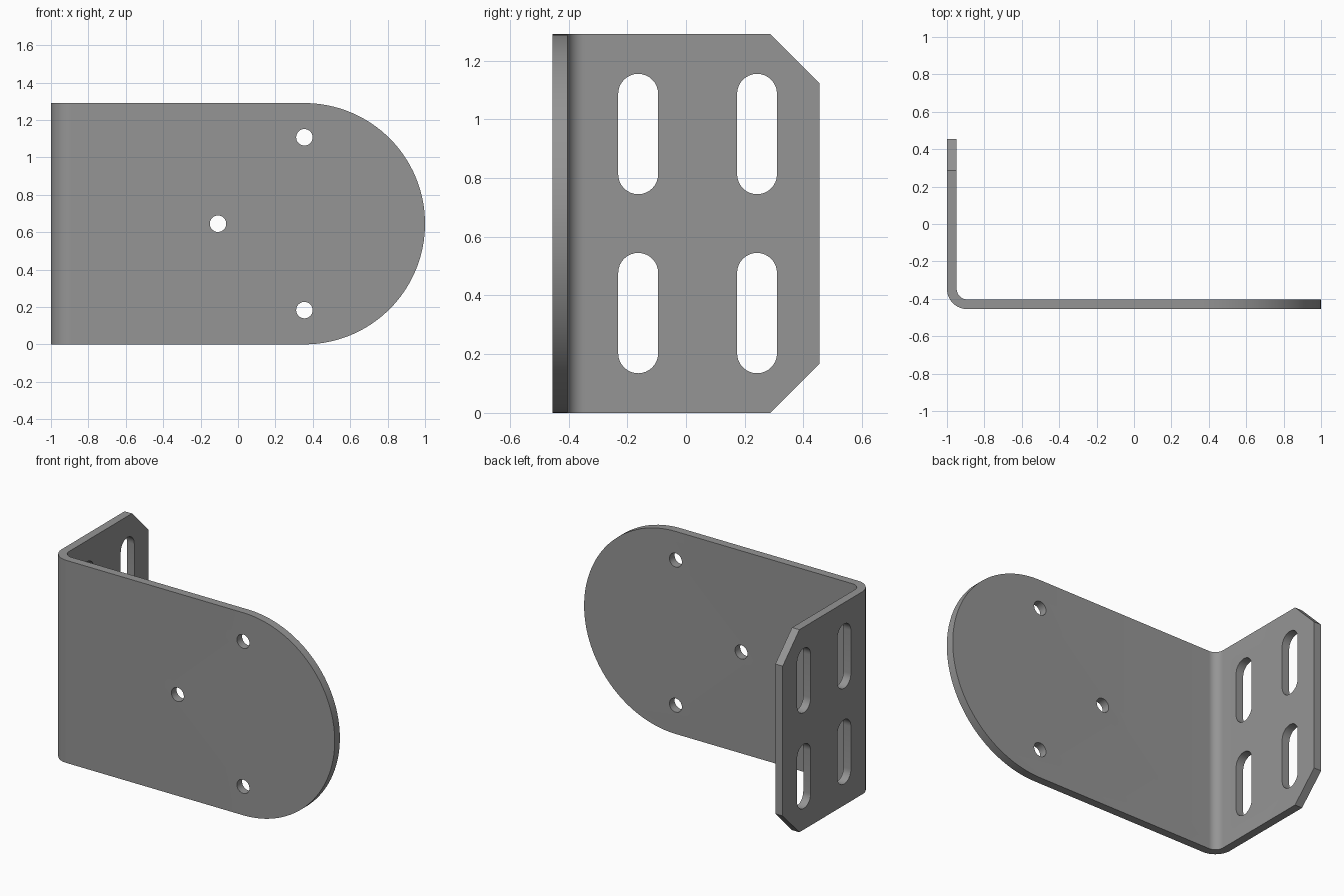
import bpy, bmesh, math
from mathutils import Vector

if "Cube" in bpy.data.objects:
    bpy.data.objects.remove(bpy.data.objects["Cube"])

H, T, Y0, Y1 = 1.29, 0.052, -0.455, 0.455   # height, sheet thickness, depth limits
R_IN, R_OUT = 0.056, 0.108                  # bend radii

steel = bpy.data.materials.new("grey_steel")
steel.diffuse_color = (0.30, 0.30, 0.30, 1)
steel.use_nodes = True
steel.node_tree.nodes["Principled BSDF"].inputs["Base Color"].default_value = steel.diffuse_color


def arc(cx, cy, r, a0, a1, n):
    """Points on an arc, angles in degrees."""
    return [(cx + r * math.cos(math.radians(a0 + (a1 - a0) * i / n)),
             cy + r * math.sin(math.radians(a0 + (a1 - a0) * i / n))) for i in range(n + 1)]


def prism(name, pts, axis, lo, hi):
    """Extrude a closed 2D outline along axis (0=x, 1=y, 2=z)."""
    def place(p, d):
        co = list(p)
        co.insert(axis, d)
        return co
    bm = bmesh.new()
    face = bm.faces.new([bm.verts.new(place(p, lo)) for p in pts])
    ext = bmesh.ops.extrude_face_region(bm, geom=[face])
    shift = Vector((0, 0, 0))
    shift[axis] = hi - lo
    bmesh.ops.translate(bm, vec=shift,
                        verts=[v for v in ext["geom"] if isinstance(v, bmesh.types.BMVert)])
    bmesh.ops.recalc_face_normals(bm, faces=bm.faces)
    mesh = bpy.data.meshes.new(name)
    bm.to_mesh(mesh)
    bm.free()
    mesh.materials.append(steel)
    ob = bpy.data.objects.new(name, mesh)
    bpy.context.collection.objects.link(ob)
    return ob


def cut(target, cutter, operation):
    """Apply a boolean and discard the cutter."""
    mod = target.modifiers.new("cut", 'BOOLEAN')
    mod.operation, mod.object, mod.solver = operation, cutter, 'EXACT'
    bpy.context.view_layer.objects.active = target
    bpy.ops.object.modifier_apply(modifier=mod.name)
    bpy.data.objects.remove(cutter)


# Bent sheet: L profile, oversized so the outlines trim it
cx, cy = -1 + R_OUT, Y0 + R_OUT
profile = ([(1.2, Y0), (1.2, Y0 + T)] + arc(cx, cy, R_IN, 270, 180, 12)
           + [(-1 + T, 0.6), (-1, 0.6)] + arc(cx, cy, R_OUT, 180, 270, 16))
bracket = prism("bracket", profile, 2, -0.1, H + 0.1)

# Front plate outline with a half-round end
r = H / 2
front = [(-1.2, H), (-1.2, 0)] + arc(1 - r, r, r, -90, 90, 64)
cut(bracket, prism("front_outline", front, 1, -0.8, 0.8), 'INTERSECT')

# Side flange outline with chamfered corners
c = 0.168
side = [(-0.7, -0.2), (Y1 - c - 0.2, -0.2), (Y1, c), (Y1, H - c),
        (Y1 - c - 0.2, H + 0.2), (-0.7, H + 0.2)]
cut(bracket, prism("side_outline", side, 0, -1.3, 1.3), 'INTERSECT')

# Round bolt holes in the front plate
for x, z in ((0.355, 1.107), (0.355, 0.183), (-0.107, r)):
    hole = arc(x, z, 0.044, 0, 360, 32)[:-1]
    cut(bracket, prism("hole", hole, 1, -0.6, -0.3), 'DIFFERENCE')

# Long slots in the side flange
for y in (-0.163, 0.242):
    for z in (0.34, 0.95):
        w, h = 0.068, 0.137
        slot = arc(y, z + h, w, 0, 180, 16) + arc(y, z - h, w, 180, 360, 16)
        cut(bracket, prism("slot", slot, 0, -1.2, -0.8), 'DIFFERENCE')

bpy.ops.object.select_all(action='DESELECT')
bracket.select_set(True)
bpy.context.view_layer.objects.active = bracket
bpy.ops.object.shade_smooth_by_angle(angle=math.radians(30))
